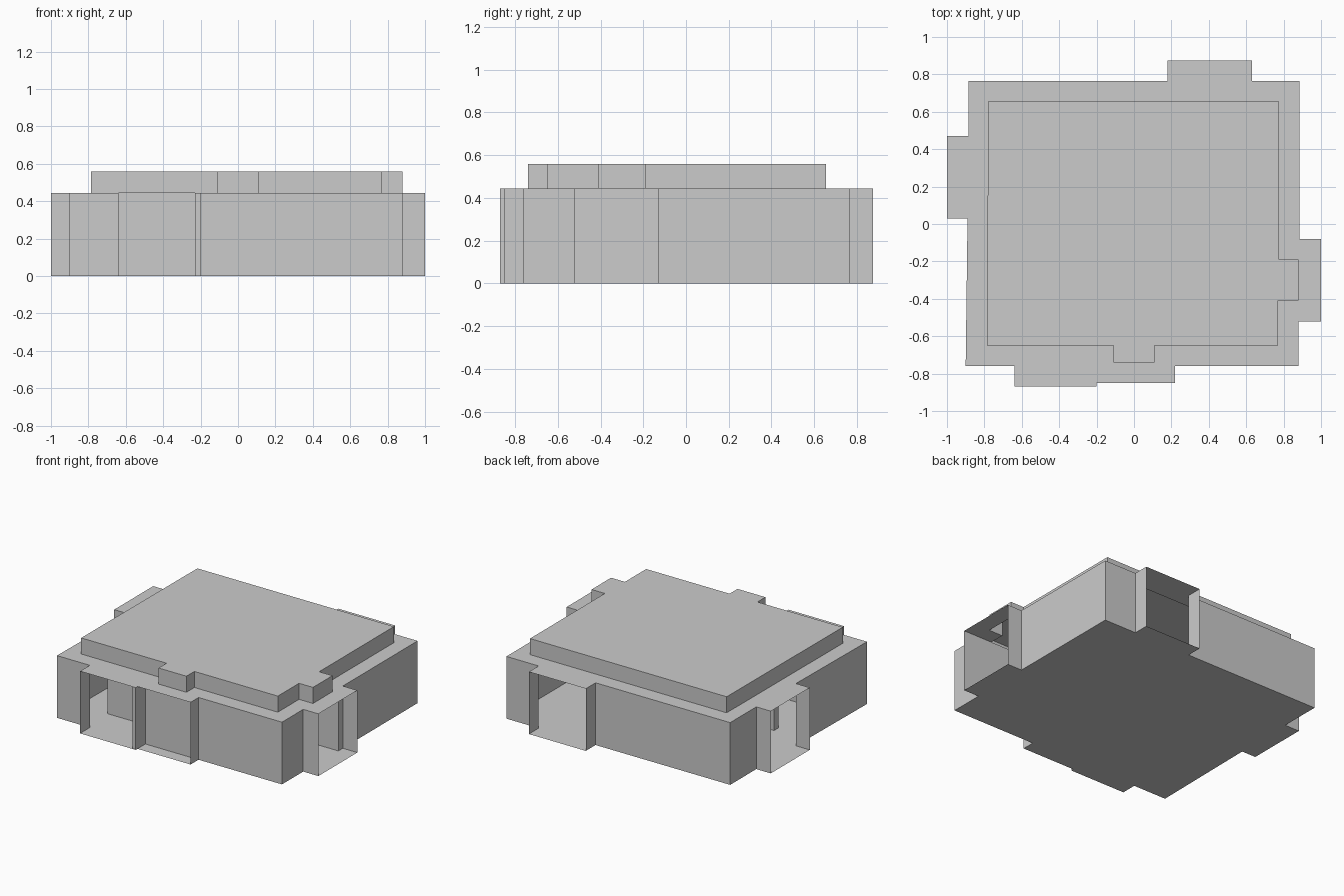
import bpy
import bmesh

cube = bpy.data.objects.get("Cube")
if cube:
    bpy.data.objects.remove(cube, do_unlink=True)

WALL_TOP, ROOF_TOP = 0.445, 0.56

grey = bpy.data.materials.new("plain grey")
grey.use_nodes = True
COLOUR = (0.6, 0.6, 0.6, 1)
grey.diffuse_color = COLOUR
grey.node_tree.nodes["Principled BSDF"].inputs["Base Color"].default_value = COLOUR


def finish(name, bm):
    mesh = bpy.data.meshes.new(name)
    bm.to_mesh(mesh)
    bm.free()
    mesh.materials.append(grey)
    obj = bpy.data.objects.new(name, mesh)
    bpy.context.collection.objects.link(obj)
    return obj


def walls(name, path, z0, z1, closed=True, openings=()):
    """Upright sheets along a path, leaving out the open spans."""
    bm = bmesh.new()
    low = [bm.verts.new((x, y, z0)) for x, y in path]
    high = [bm.verts.new((x, y, z1)) for x, y in path]
    n = len(path)
    for i in range(n if closed else n - 1):
        if i not in openings:
            j = (i + 1) % n
            bm.faces.new((low[i], low[j], high[j], high[i]))
    return finish(name, bm)


def plate(name, loops, z, up=True):
    """Flat sheet bounded by an outline and optional holes."""
    bm = bmesh.new()
    for loop in loops:
        vs = [bm.verts.new((x, y, z)) for x, y in loop]
        for a, b in zip(vs, vs[1:] + vs[:1]):
            bm.edges.new((a, b))
    bmesh.ops.triangle_fill(bm, edges=bm.edges[:], use_beauty=True)
    for f in bm.faces:
        f.normal_update()
        if (f.normal.z > 0) != up:
            f.normal_flip()
    bmesh.ops.dissolve_limit(bm, angle_limit=0.01, verts=bm.verts[:], edges=bm.edges[:])
    return finish(name, bm)


# Ground outline, counter-clockwise from the front right corner
outline = [
    (-0.90, -0.76), (-0.64, -0.76), (-0.64, -0.87), (-0.20, -0.87),
    (-0.20, -0.85), (0.22, -0.85), (0.22, -0.76), (0.88, -0.76),
    (0.88, -0.52), (1.00, -0.52), (1.00, -0.08), (0.885, -0.08),
    (0.885, 0.765), (0.63, 0.765), (0.63, 0.875), (0.18, 0.875),
    (0.18, 0.765), (-0.885, 0.765), (-0.885, 0.47), (-1.00, 0.47),
    (-1.00, 0.03), (-0.89, 0.03),
]
# Roof outline with its two door canopies
roof = [
    (-0.785, -0.65), (-0.11, -0.65), (-0.11, -0.74), (0.11, -0.74),
    (0.11, -0.65), (0.77, -0.65), (0.77, -0.41), (0.88, -0.41),
    (0.88, -0.19), (0.775, -0.19), (0.775, 0.655), (-0.78, 0.655),
]

# Outer shell: the outer end of every bay stays open
walls("outer_walls", outline, 0, WALL_TOP, openings=(2, 4, 9, 14, 19))
plate("floor", [outline], 0, up=False)
plate("ledge", [outline, roof], WALL_TOP)
walls("roof_sides", roof, WALL_TOP, ROOF_TOP)
plate("roof_top", [roof], ROOF_TOP)

# Closed back of the front alcove and the post beside it
walls("alcove_back", [(-0.20, -0.76), (0.22, -0.76)], 0, WALL_TOP, closed=False)
walls("bay_post", [(-0.23, -0.865), (-0.20, -0.865), (-0.20, -0.76), (-0.23, -0.76)],
      0, WALL_TOP)

# Inner passage from the side bay
walls("passage_front_wall", [(-0.67, -0.52), (0.88, -0.52)], 0, WALL_TOP, closed=False)
walls("passage_back_wall", [(-0.64, -0.08), (0.885, -0.08), (0.885, -0.13), (-0.64, -0.13)],
      0, WALL_TOP)
